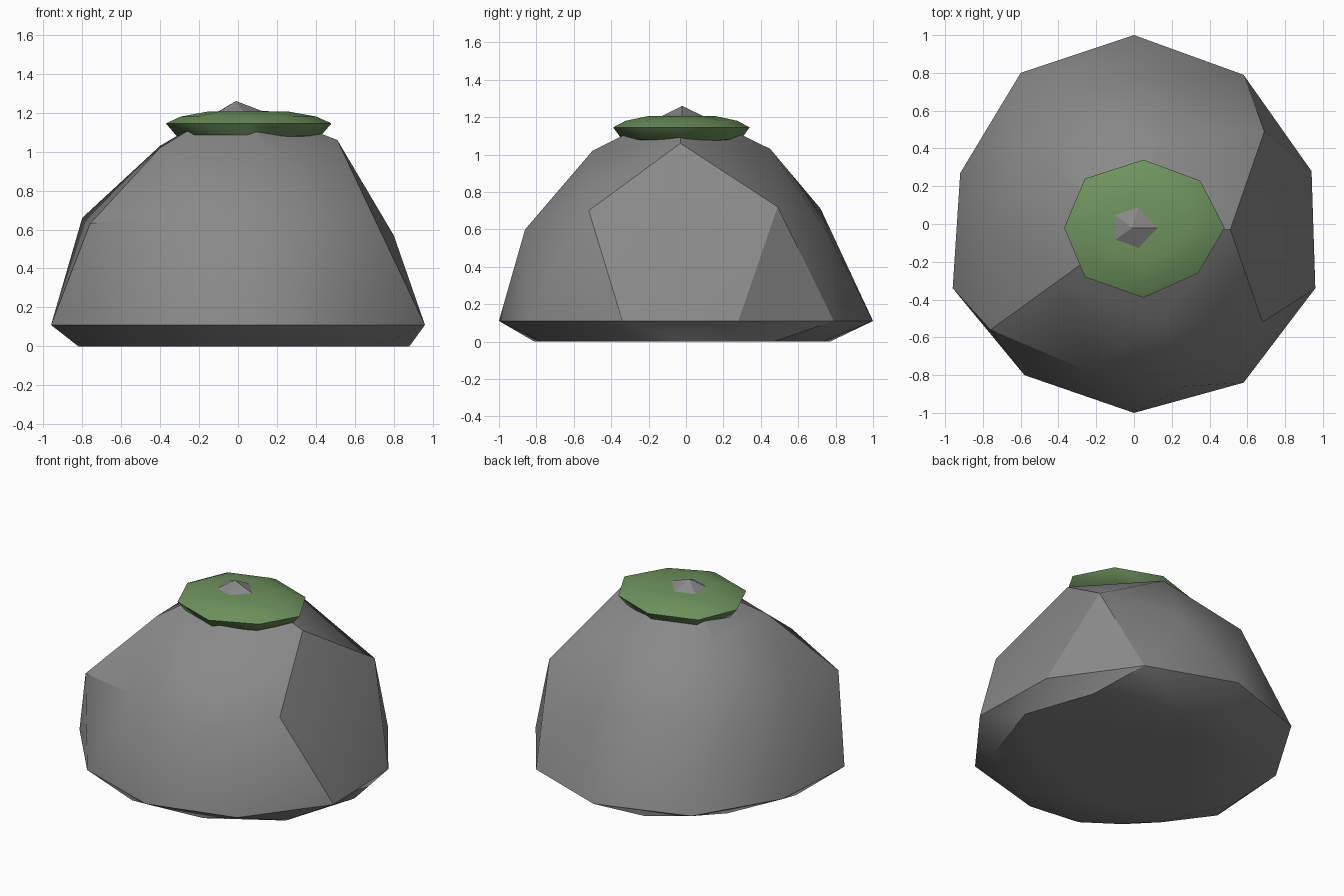
import bpy, bmesh
from mathutils import Vector

if "Cube" in bpy.data.objects:
    bpy.data.objects.remove(bpy.data.objects["Cube"], do_unlink=True)


def make_material(name, color):
    mat = bpy.data.materials.new(name)
    mat.use_nodes = True
    mat.diffuse_color = color
    mat.node_tree.nodes["Principled BSDF"].inputs["Base Color"].default_value = color
    return mat


def make_object(name, bm, mat, angle):
    bmesh.ops.recalc_face_normals(bm, faces=bm.faces)
    mesh = bpy.data.meshes.new(name)
    bm.to_mesh(mesh)
    bm.free()
    mesh.materials.append(mat)
    obj = bpy.data.objects.new(name, mesh)
    bpy.context.collection.objects.link(obj)
    bpy.ops.object.select_all(action='DESELECT')
    obj.select_set(True)
    bpy.context.view_layer.objects.active = obj
    bpy.ops.object.shade_smooth_by_angle(angle=angle)
    return obj


stone = make_material("stone grey", (0.25, 0.25, 0.25, 1))
green = make_material("moss green", (0.155, 0.29, 0.11, 1))

# Boulder: a coarse ball, cut flat underneath
WAIST = 0.11
HEIGHT = 1.15
bm = bmesh.new()
bmesh.ops.create_icosphere(bm, subdivisions=2, radius=1)
for v in bm.verts:
    if v.co.z < -0.1:
        v.co = (v.co.x * 0.95 + 0.03, v.co.y * 0.93 - 0.02, 0)
    else:
        v.co.z = WAIST + v.co.z * HEIGHT

# Uneven corners: pull the nearest corner to each spot
corners = [
    # peak and shoulder
    (-0.01, -0.02, 1.26), (0.51, -0.03, 1.06), (0.14, 0.45, 1.03),
    (-0.4, 0.27, 1.03), (-0.4, -0.3, 1.02), (0.15, -0.5, 1.02),
    # middle of the sides
    (0.69, 0.49, 0.72), (-0.26, 0.72, 0.71), (-0.8, 0, 0.66),
    (-0.26, -0.77, 0.7), (0.68, -0.52, 0.7), (0.8, -0.02, 0.57),
    (0.25, 0.76, 0.58), (-0.69, 0.46, 0.57), (-0.76, -0.56, 0.63),
    (0.27, -0.86, 0.6),
    # waist and foot
    (0.58, 0.79, WAIST), (0.94, 0.28, WAIST), (0.96, -0.34, WAIST),
    (0.58, -0.84, WAIST), (-0.58, -0.8, WAIST), (-0.96, -0.34, WAIST),
    (-0.92, 0.27, WAIST), (-0.6, 0.8, WAIST), (0.88, 0, 0),
]
for spot in map(Vector, corners):
    nearest = min(bm.verts, key=lambda v: (v.co - spot).length)
    nearest.co = spot
make_object("boulder", bm, stone, 0.52)

# Moss cap: a thin eight-sided cushion around the peak
outline = [(-0.37, -0.02), (-0.26, 0.24), (0.05, 0.34), (0.35, 0.23),
           (0.48, -0.02), (0.34, -0.26), (0.05, -0.39), (-0.26, -0.28)]
centre = Vector((0.05, -0.02, 0))
layers = [(0.5, 1.06), (0.87, 1.08), (1, 1.145), (0.82, 1.18), (0.5, 1.205)]
bm = bmesh.new()
rings = []
for size, z in layers:
    ring = []
    for x, y in outline:
        p = centre + (Vector((x, y, 0)) - centre) * size
        ring.append(bm.verts.new((p.x, p.y, z)))
    rings.append(ring)
count = len(outline)
for low, high in zip(rings, rings[1:]):
    for i in range(count):
        j = (i + 1) % count
        bm.faces.new((low[i], low[j], high[j], high[i]))
for ring, z in ((rings[0], 1.06), (rings[-1], 1.21)):
    hub = bm.verts.new((centre.x, centre.y, z))
    for i in range(count):
        bm.faces.new((ring[i], ring[(i + 1) % count], hub))
make_object("moss_cap", bm, green, 0.8)
